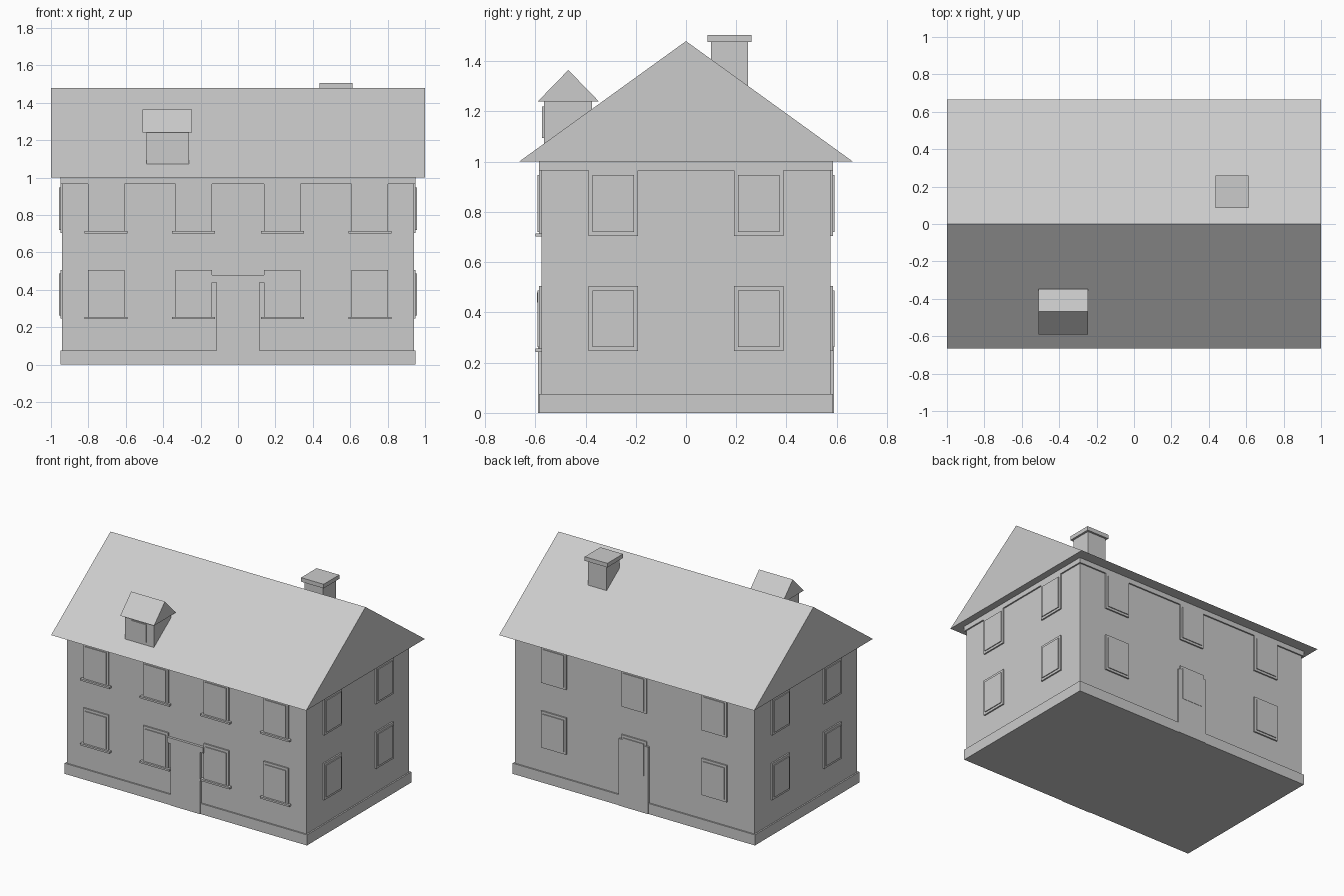
import bpy

if "Cube" in bpy.data.objects:
    bpy.data.objects.remove(bpy.data.objects["Cube"])

WX, WY = 0.94, 0.575        # wall half sizes


def mesh(name, verts, faces):
    me = bpy.data.meshes.new(name)
    me.from_pydata(verts, [], faces)
    ob = bpy.data.objects.new(name, me)
    bpy.context.collection.objects.link(ob)
    return ob


def box(name, x0, x1, y0, y1, z0, z1):
    x0, x1 = sorted((x0, x1))
    y0, y1 = sorted((y0, y1))
    v = [(x, y, z) for z in (z0, z1) for x, y in ((x0, y0), (x1, y0), (x1, y1), (x0, y1))]
    f = [(3, 2, 1, 0), (4, 5, 6, 7)] + [(i, (i + 1) % 4, (i + 1) % 4 + 4, i + 4) for i in range(4)]
    return mesh(name, v, f)


def gable(name, x0, x1, y0, y1, z0, z1):
    prof = [(y0, z0), (y1, z0), ((y0 + y1) / 2, z1)]
    v = [(x, y, z) for x in (x0, x1) for y, z in prof]
    f = [(2, 1, 0), (3, 4, 5), (0, 1, 4, 3), (1, 2, 5, 4), (2, 0, 3, 5)]
    return mesh(name, v, f)


def panel(name, side, c, w, z0, z1, out):
    """Box standing proud of one wall: c is the centre along it, w the half width."""
    if side in ("front", "back"):
        s = -1 if side == "front" else 1
        return box(name, c - w, c + w, s * (WY - 0.02), s * (WY + out), z0, z1)
    s = -1 if side == "left" else 1
    return box(name, s * (WX - 0.02), s * (WX + out), c - w, c + w, z0, z1)


def window(side, c, z, sill=False):
    panel("window_frame", side, c, 0.098, z, z + 0.26, 0.01)
    panel("window_pane", side, c, 0.082, z + 0.016, z + 0.242, 0.016)
    if sill:
        panel("window_sill", side, c, 0.115, z - 0.003, z + 0.01, 0.024)


# main body
box("walls", -WX, WX, -WY, WY, 0, 1.0)
box("plinth", -0.95, 0.95, -0.585, 0.585, 0, 0.075)
box("eaves_band", -0.95, 0.95, -0.585, 0.585, 0.965, 1.0)
gable("main_roof", -1, 1, -0.665, 0.665, 1.0, 1.48)

# windows on both floors of every wall
for z in (0.246, 0.705):
    for x in (-0.705, -0.237, 0.237, 0.705):
        window("front", x, z, sill=True)
    for x in (-0.63, 0, 0.63):
        window("back", x, z)
    for side in ("left", "right"):
        for y in (-0.29, 0.29):
            window(side, y, z)

# doors
panel("front_door", "front", 0, 0.115, 0, 0.44, 0.014)
panel("front_door_lintel", "front", 0, 0.142, 0.44, 0.48, 0.018)
panel("back_door", "back", 0, 0.115, 0, 0.475, 0.014)

# dormer
box("dormer_body", -0.49, -0.263, -0.566, -0.375, 1.05, 1.24)
box("dormer_window", -0.435, -0.32, -0.573, -0.55, 1.095, 1.22)
gable("dormer_roof", -0.51, -0.245, -0.59, -0.347, 1.24, 1.365)

# chimney
box("chimney_stack", 0.45, 0.597, 0.10, 0.246, 1.2, 1.476)
box("chimney_cap", 0.435, 0.612, 0.085, 0.26, 1.476, 1.505)
